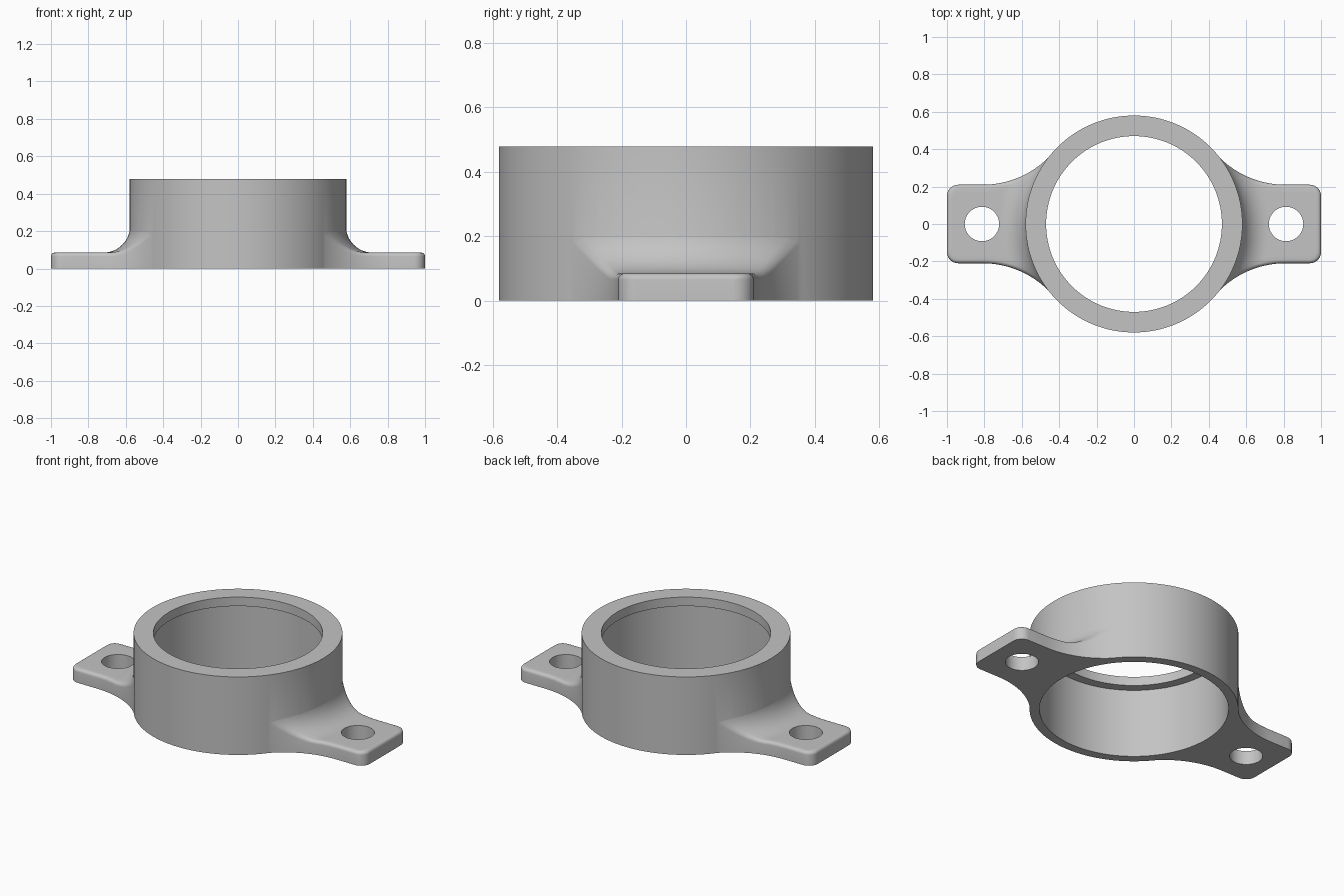
import bpy
import bmesh
from math import sin, cos, pi, sqrt, hypot, radians

cube = bpy.data.objects.get("Cube")
if cube:
    bpy.data.objects.remove(cube, do_unlink=True)

HEIGHT, OUTER, BORE, LIP = 0.478, 0.58, 0.525, 0.47
HALF, THICK, EDGE, CORNER = 0.21, 0.085, 0.02, 0.06
HOLE_X, HOLE_R = 0.813, 0.092
ROOT = OUTER - 0.003                       # flare starts just inside the ring wall
FILLET = 0.72 - ROOT
FLARE_X = 0.81                             # where the side flare meets the straight tab
FLARE = (FLARE_X**2 + HALF**2 - ROOT**2) / (2 * (ROOT - HALF))
FLARE_Y = HALF + FLARE

grey = bpy.data.materials.new("grey plastic")
grey.use_nodes = True
grey.diffuse_color = (0.55, 0.55, 0.55, 1)
grey.node_tree.nodes["Principled BSDF"].inputs["Base Color"].default_value = (0.55, 0.55, 0.55, 1)


def finish(name, bm):
    bmesh.ops.recalc_face_normals(bm, faces=bm.faces)
    mesh = bpy.data.meshes.new(name)
    bm.to_mesh(mesh)
    bm.free()
    mesh.materials.append(grey)
    obj = bpy.data.objects.new(name, mesh)
    bpy.context.collection.objects.link(obj)
    return obj


def lathe(name, profile, x=0, segments=128):
    """Closed solid of revolution from (radius, height) points."""
    bm = bmesh.new()
    rings = [[bm.verts.new((x + r * cos(2 * pi * i / segments),
                            r * sin(2 * pi * i / segments), z))
              for i in range(segments)] for r, z in profile]
    for a, b in zip(rings, rings[1:]):
        for i in range(segments):
            j = (i + 1) % segments
            bm.faces.new((a[i], a[j], b[j], b[i]))
    bm.faces.new(rings[0])
    bm.faces.new(rings[-1])
    return finish(name, bm)


def edge_distance(x, y):
    """Distance from a point on the tab to its outline."""
    y = abs(y)
    if x > 1 - CORNER and y > HALF - CORNER:
        return CORNER - hypot(x - 1 + CORNER, y - HALF + CORNER)
    side = HALF - y if x > FLARE_X else hypot(x - FLARE_X, y - FLARE_Y) - FLARE
    return min(side, 1 - x)


def tab_height(x, y):
    gap = min(max(hypot(x, y) - ROOT, 0), FILLET)
    z = THICK + FILLET - sqrt(FILLET**2 - (FILLET - gap)**2)
    d = min(max(edge_distance(x, y), 0), EDGE)
    return z - EDGE + sqrt(max(EDGE**2 - (EDGE - d)**2, 0))


def tab(name, side):
    # outline: hidden root, concave flare, straight edge, rounded corner
    reach = hypot(FLARE_X, FLARE_Y)
    tip = (FLARE_X / reach * ROOT, FLARE_Y / reach * ROOT)
    outline = [(tip[0] * 0.86, tip[1] * 0.86)]
    start = -pi + math_angle(FLARE_X, FLARE_Y)
    steps = 28
    for i in range(steps + 1):
        a = start + (-pi / 2 - start) * i / steps
        outline.append((FLARE_X + FLARE * cos(a), FLARE_Y + FLARE * sin(a)))
    outline.append((0.87, HALF))
    for i in range(11):
        b = pi / 2 * i / 10
        outline.append((1 - CORNER + CORNER * sin(b), HALF - CORNER + CORNER * cos(b)))

    # rows across the tab, bunched at the rounded edges
    insets = [EDGE / HALF * (1 - cos(pi / 2 * i / 5)) for i in range(6)]
    half_rows = [1 - f for f in insets] + [(1 - insets[-1]) * i / 8 for i in range(7, 0, -1)]
    rows = half_rows + [0] + [-t for t in reversed(half_rows)]

    bm = bmesh.new()
    top, low = [], []
    for bx, by in outline:
        radius = hypot(bx, by)
        bow = min(max((1 - CORNER - bx) / (1 - CORNER - 0.68), 0), 1)
        pts = []
        for t in rows:
            y = t * by
            pts.append((bx + bow * (sqrt(radius**2 - y**2) - bx), y))
        top.append([bm.verts.new((side * x, y, tab_height(x, y))) for x, y in pts])
        low.append([bm.verts.new((side * x, y, -0.05)) for x, y in pts])
    n, m = len(outline), len(rows)
    for grid in (top, low):
        for i in range(n - 1):
            for j in range(m - 1):
                bm.faces.new((grid[i][j], grid[i + 1][j], grid[i + 1][j + 1], grid[i][j + 1]))
    # side walls
    for i in range(n - 1):
        for j in (0, m - 1):
            bm.faces.new((top[i][j], top[i + 1][j], low[i + 1][j], low[i][j]))
    for j in range(m - 1):
        for i in (0, n - 1):
            bm.faces.new((top[i][j], top[i][j + 1], low[i][j + 1], low[i][j]))
    return finish(name, bm)


def math_angle(x, y):
    from math import atan2
    return atan2(y, x)


def combine(target, tool, operation):
    mod = target.modifiers.new(operation.lower(), "BOOLEAN")
    mod.operation, mod.object, mod.solver = operation, tool, "EXACT"
    bpy.context.view_layer.objects.active = target
    bpy.ops.object.modifier_apply(modifier=mod.name)
    bpy.data.objects.remove(tool, do_unlink=True)


# Ring wall joined to the two mounting tabs
body = lathe("flanged_collar", [(OUTER, -0.1), (OUTER, HEIGHT)])
for side in (1, -1):
    combine(body, tab("mounting_tab", side), "UNION")

# Stepped bore with a narrower lip at the top
lip_z = HEIGHT - 0.055
combine(body, lathe("bore_cutter", [(BORE, -0.3), (BORE, lip_z), (LIP, lip_z), (LIP, 0.7)]),
        "DIFFERENCE")

# Bolt holes
for side in (1, -1):
    combine(body, lathe("bolt_hole_cutter", [(HOLE_R, -0.3), (HOLE_R, 0.3)], side * HOLE_X, 64),
            "DIFFERENCE")

# Flat underside
combine(body, lathe("base_cutter", [(2, -0.5), (2, 0)], 0, 32), "DIFFERENCE")

bpy.ops.object.select_all(action="DESELECT")
body.select_set(True)
bpy.context.view_layer.objects.active = body
bpy.ops.object.shade_smooth_by_angle(angle=radians(30))
